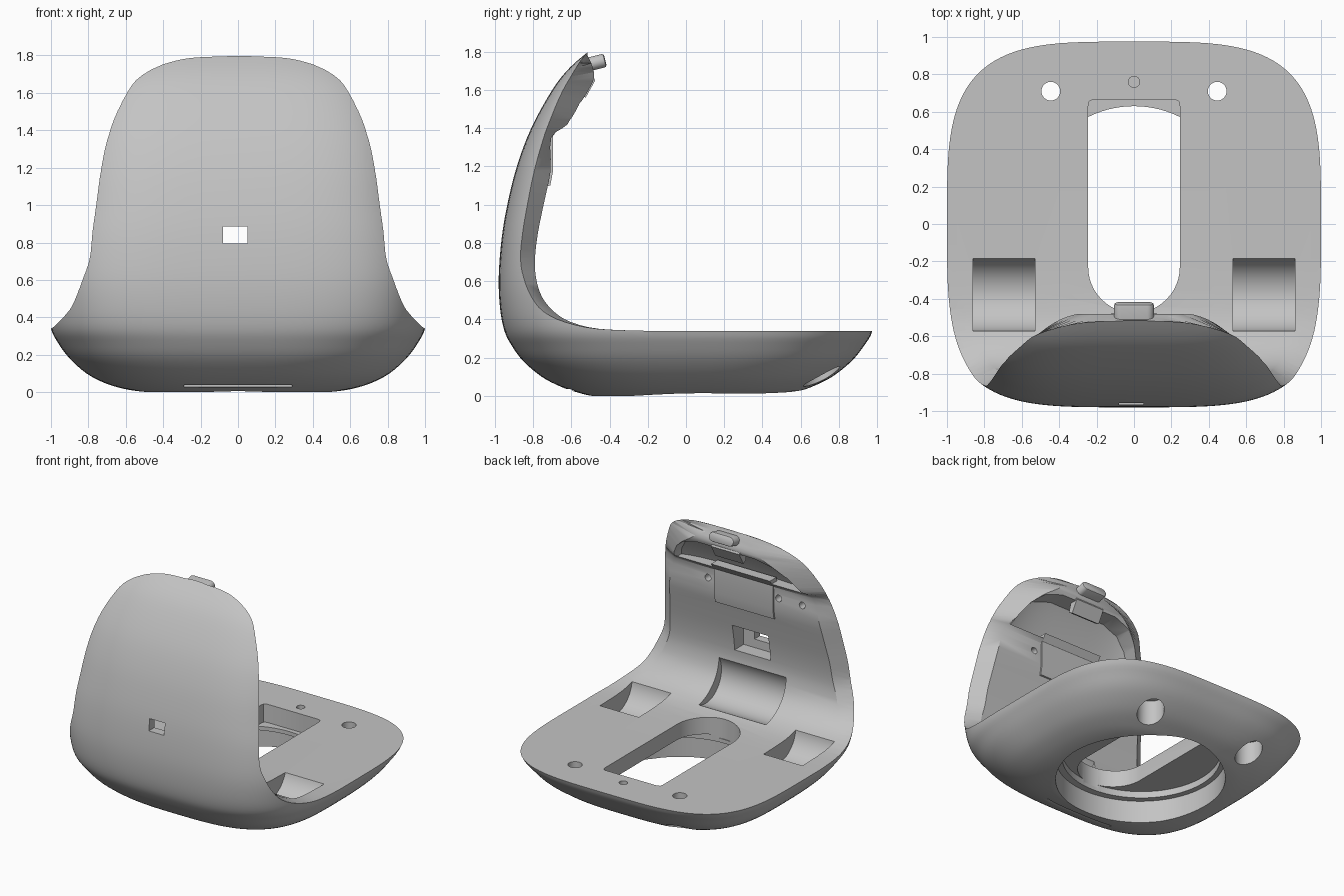
import bpy, bmesh, math
from mathutils import Vector, Matrix

cube = bpy.data.objects.get("Cube")
if cube:
    bpy.data.objects.remove(cube, do_unlink=True)

grey = bpy.data.materials.new("warm_grey_plastic")
grey.use_nodes = True
grey.diffuse_color = (0.55, 0.55, 0.55, 1)
grey.node_tree.nodes["Principled BSDF"].inputs["Base Color"].default_value = grey.diffuse_color


def make(name, bm):
    bmesh.ops.recalc_face_normals(bm, faces=bm.faces)
    mesh = bpy.data.meshes.new(name)
    bm.to_mesh(mesh)
    bm.free()
    ob = bpy.data.objects.new(name, mesh)
    bpy.context.collection.objects.link(ob)
    return ob


def skin(name, rings):
    """Closed solid through a list of equally sized rings."""
    bm = bmesh.new()
    loops = [[bm.verts.new(p) for p in ring] for ring in rings]
    n = len(loops[0])
    for low, high in zip(loops, loops[1:]):
        for i in range(n):
            j = (i + 1) % n
            bm.faces.new((low[i], low[j], high[j], high[i]))
    bm.faces.new(loops[0][::-1])
    bm.faces.new(loops[-1])
    return make(name, bm)


def side_prism(name, profile, x0, x1):
    """Extrude a (y, z) profile along x."""
    return skin(name, [[(x, y, z) for y, z in profile] for x in (x0, x1)])


def box(name, x, y, z):
    return side_prism(name, [(y[0], z[0]), (y[1], z[0]), (y[1], z[1]), (y[0], z[1])], *x)


def cylinder(name, start, end, radius, n=64):
    a, b = Vector(start), Vector(end)
    q = (b - a).to_track_quat('Z', 'Y')
    ring = [q @ Vector((radius * math.cos(2 * math.pi * i / n), radius * math.sin(2 * math.pi * i / n), 0))
            for i in range(n)]
    return skin(name, [[c + p for p in ring] for c in (a, b)])


def boolean(target, tool, operation='DIFFERENCE'):
    mod = target.modifiers.new("cut", 'BOOLEAN')
    mod.operation, mod.solver, mod.object = operation, 'EXACT', tool
    bpy.context.view_layer.objects.active = target
    bpy.ops.object.modifier_apply(modifier=mod.name)
    bpy.data.objects.remove(tool, do_unlink=True)


def spline(points, steps):
    """Catmull-Rom resampling of rows."""
    pts = [points[0]] + points + [points[-1]]
    out = []
    for p0, p1, p2, p3 in zip(pts, pts[1:], pts[2:], pts[3:]):
        for k in range(steps):
            t = k / steps
            out.append([b + 0.5 * t * (c - a + t * (2 * a - 5 * b + 4 * c - d + t * (3 * (b - c) + d - a)))
                        for a, b, c, d in zip(p0, p1, p2, p3)])
    return out + [points[-1]]


# Height, half width, front reach, back reach, squareness
ROWS = spline([
    (0.0, 0.51, 0.50, 0.42, 2.9), (0.02, 0.62, 0.575, 0.58, 3.0), (0.05, 0.715, 0.66, 0.665, 3.1),
    (0.10, 0.81, 0.755, 0.765, 3.2), (0.18, 0.90, 0.85, 0.865, 3.4), (0.26, 0.96, 0.91, 0.93, 3.5),
    (0.34, 1.0, 0.95, 0.975, 3.7), (0.46, 1.01, 0.973, 0.98, 3.9), (0.62, 1.015, 0.98, 0.98, 4),
    (0.82, 1.0, 0.965, 0.97, 4), (1.0, 0.966, 0.935, 0.95, 4), (1.2, 0.935, 0.885, 0.9, 4),
    (1.4, 0.89, 0.81, 0.8, 4), (1.6, 0.81, 0.70, 0.7, 4), (1.72, 0.71, 0.605, 0.6, 4),
    (1.83, 0.57, 0.475, 0.5, 4)], 4)

# Height, depth of the rim's outer edge and of its inner edge, width of the band between
EDGE = spline([
    (0.34, -0.2, -0.2, 0.1), (0.35, -0.46, -0.45, 0.1), (0.385, -0.63, -0.6, 0.1), (0.44, -0.745, -0.69, 0.1),
    (0.52, -0.81, -0.755, 0.1), (0.62, -0.85, -0.785, 0.1), (0.72, -0.866, -0.79, 0.1),
    (0.85, -0.855, -0.775, 0.1), (1.0, -0.83, -0.745, 0.1), (1.18, -0.793, -0.708, 0.1),
    (1.35, -0.745, -0.705, 0.11), (1.42, -0.72, -0.62, 0.14), (1.52, -0.68, -0.56, 0.16),
    (1.6, -0.643, -0.51, 0.2), (1.67, -0.603, -0.48, 0.25), (1.74, -0.56, -0.495, 0.25),
    (1.8, -0.515, -0.515, 0.25), (1.88, -0.45, -0.45, 0.25)], 3)


def half_width(z, y):
    """Half width of the outer shell at a height and depth."""
    for p, q in zip(ROWS, ROWS[1:]):
        if p[0] <= z <= q[0]:
            t = (z - p[0]) / (q[0] - p[0])
            a, front, e = (p[k] + t * (q[k] - p[k]) for k in (1, 2, 4))
            return a * max(0, 1 - (-y / front) ** e) ** (1 / e)
    return 0


def pebble(name, inset_x=0, inset_y=0, low=-1, high=3, n=144):
    """Rounded shell volume, optionally inset and limited in height."""
    rings = []
    for z, a, front, back, e in ROWS:
        if low <= z <= high:
            ring = []
            for i in range(n):
                t = 2 * math.pi * i / n
                c, s = math.cos(t), math.sin(t)
                reach = (back if s > 0 else front) - inset_y
                ring.append((math.copysign(abs(c) ** (2 / e), c) * (a - inset_x),
                             math.copysign(abs(s) ** (2 / e), s) * reach, z))
            rings.append(ring)
    return skin(name, rings)


# Shell: pebble with the open space carved away, leaving a slanted rim band
body = pebble("stand_body")
space = []
for z, outer, inner, band in EDGE:
    w = max(half_width(z, outer), 0.03)
    v = max(w - band, 0.4 * w)
    half = [(v, inner), (w, outer), (2, outer), (2, 2)]
    space.append([(x, y, z) for x, y in half] + [(-x, y, z) for x, y in reversed(half)])
boolean(body, skin("open_space", space))

# Hollow behind the upper rim
hollow = pebble("upper_hollow", 0.08, 0.045, 1.3, 1.72)
arch = [(0.55, 1.38), (0.53, 1.44), (0.47, 1.53), (0.38, 1.605), (0.24, 1.645)]
arch += [(-x, z) for x, z in reversed(arch)]
boolean(hollow, skin("hollow_arch", [[(x, y, z) for x, z in arch] for y in (-1.5, 0.3)]), 'INTERSECT')
boolean(body, hollow)

# Raised block in the middle of the inner panel
boolean(body, side_prism("central_block", [(-0.80, 1.09), (-0.71, 1.1), (-0.695, 1.18), (-0.695, 1.36),
                                           (-0.66, 1.41), (-0.74, 1.41)], -0.25, 0.25), 'UNION')

# Sensor window with its wider inner pocket
boolean(body, box("window_pocket", (-0.165, 0.14), (-0.9, -0.5), (0.73, 0.93)))
boolean(body, box("window_opening", (-0.08, 0.05), (-1.2, -0.5), (0.795, 0.885)))

# Scoops: one in the back rest, one on each side of the base
boolean(body, cylinder("rest_scoop", (-0.3, -0.626, 0.537), (0.27, -0.626, 0.537), 0.19))
for side in (-1, 1):
    boolean(body, cylinder("side_scoop", (side * 0.53, -0.375, 0.40), (side * 0.86, -0.375, 0.40), 0.2))
    # Through holes with wide counterbores underneath
    boolean(body, cylinder("through_hole", (side * 0.445, 0.71, -0.1), (side * 0.445, 0.71, 0.5), 0.05))
    boolean(body, cylinder("counterbore", (side * 0.445, 0.71, -0.1), (side * 0.445, 0.71, 0.24), 0.095))

# Stepped round recess under the base
boolean(body, cylinder("recess_outer", (0, 0.07, -0.1), (0, 0.07, 0.17), 0.59, 96))
boolean(body, cylinder("recess_inner", (0, 0.08, -0.1), (0, 0.08, 0.22), 0.55, 96))

# Opening in the base top: square at the back, round at the front
corners = [(0.245, 0.63), (0.24, 0.655), (0.22, 0.665)]
outline = corners + [(-x, y) for x, y in reversed(corners)]
outline += [(0.245 * math.cos(t), -0.23 + 0.245 * math.sin(t))
            for t in (math.pi * (1 + i / 24) for i in range(25))]
boolean(body, skin("base_opening", [[(x, y, z) for x, y in outline] for z in (0.2, 0.5)]))

# Small holes, and the slit at the front foot
boolean(body, cylinder("pin_hole", (0, 0.76, 0.27), (0, 0.76, 0.5), 0.03, 32))
for x in (0.31, -0.29, -0.49):
    boolean(body, cylinder("screw_hole", (x, -0.78, 1.27), (x, -0.6, 1.27), 0.025, 24))
boolean(body, box("foot_slit", (-0.29, 0.29), (-0.78, -0.58), (0.028, 0.037)))

# Clip below the plug
clip = side_prism("plug_clip", [(-0.53, 1.69), (-0.495, 1.69), (-0.475, 1.65), (-0.525, 1.56), (-0.56, 1.58)],
                  -0.12, 0.12)


# Pill-shaped plug with a softened end
def pill(half, radius, depth, n=16):
    ring = []
    for s in (1, -1):
        for i in range(n + 1):
            t = math.pi * (i / n - 0.5)
            ring.append(Vector((s * (half + radius * math.cos(t)), depth, s * radius * math.sin(t))))
    return ring


plug = skin("connector_plug", [pill(0.07, r, d) for r, d in
                               ((0.036, -0.055), (0.036, 0.032), (0.033, 0.04), (0.025, 0.044))])
plug.matrix_world = Matrix.Translation((0, -0.465, 1.745)) @ Matrix.Rotation(math.radians(14), 4, 'X')

# Finish
for ob in (body, clip, plug):
    ob.data.materials.clear()
    ob.data.materials.append(grey)
    bpy.ops.object.select_all(action='DESELECT')
    ob.select_set(True)
    bpy.context.view_layer.objects.active = ob
    bpy.ops.object.shade_smooth_by_angle(angle=math.radians(30))
